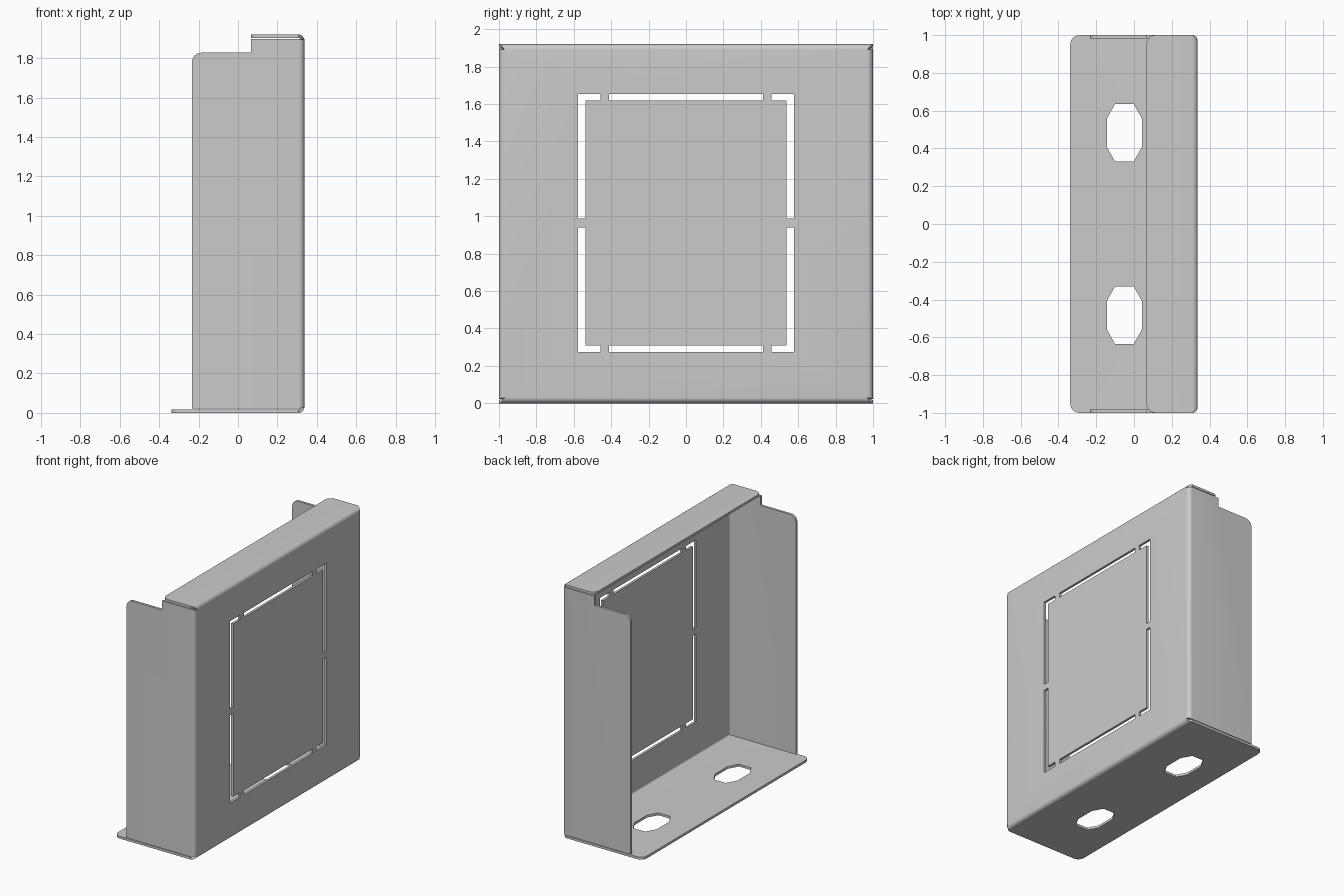
import bpy, bmesh, math
from mathutils import Vector

if "Cube" in bpy.data.objects:
    bpy.data.objects.remove(bpy.data.objects["Cube"])

XF, R, T = 0.337, 0.03, 0.018      # front plane, outer bend radius, sheet thickness
Y, Z0, Z1 = 0.97, 0.03, 1.89       # flat panel limits inside the bends
STEPS = 6


def rounded(points):
    """Turn (u, d, radius) corners into a 2D outline."""
    out = []
    for i, (u, d, r) in enumerate(points):
        p = Vector((u, d))
        if r == 0:
            out.append(p)
            continue
        a = (Vector(points[i - 1][:2]) - p).normalized()
        b = (Vector(points[(i + 1) % len(points)][:2]) - p).normalized()
        c = p + (a + b) * r
        for k in range(STEPS + 1):
            t = k / STEPS * math.pi / 2
            out.append(c - b * r * math.cos(t) - a * r * math.sin(t))
    return out


def flange(bm, place, start, outline):
    """Curved bend from the panel edge, then the flat flange."""
    end = (outline[0][0], outline[-1][0])
    prev = None
    for k in range(STEPS + 1):
        t = k / STEPS
        a = t * math.pi / 2
        row = [bm.verts.new(place(s + (e - s) * t, R * (1 - math.cos(a)), R * math.sin(a)))
               for s, e in zip(start, end)]
        if prev:
            bm.faces.new((prev[0], prev[1], row[1], row[0]))
        prev = row
    bm.faces.new([bm.verts.new(place(u, d, R)) for u, d in rounded(outline)])


def prism(bm, points, offset):
    """Closed solid from a polygon, used for cutting."""
    f = bm.faces.new([bm.verts.new(p) for p in points])
    res = bmesh.ops.extrude_face_region(bm, geom=[f], use_keep_orig=True)
    verts = [g for g in res["geom"] if isinstance(g, bmesh.types.BMVert)]
    bmesh.ops.translate(bm, verts=verts, vec=offset)


def make_object(name, bm):
    me = bpy.data.meshes.new(name)
    bm.to_mesh(me)
    bm.free()
    ob = bpy.data.objects.new(name, me)
    bpy.context.collection.objects.link(ob)
    return ob


# Folded sheet: front panel and four flanges as the outer skin
bm = bmesh.new()
bm.faces.new([bm.verts.new((XF, y, z)) for y, z in ((-Y, Z0), (Y, Z0), (Y, Z1), (-Y, Z1))])
flange(bm, lambda u, d, w: (XF - d, u, Z0 - w), (-Y, Y),
       [(-1, R, 0), (-1, 0.675, 0.05), (1, 0.675, 0.05), (1, R, 0)])
flange(bm, lambda u, d, w: (XF - d, u, Z1 + w), (-Y, Y),
       [(-1, R, 0), (-1, 0.272, 0.05), (1, 0.272, 0.05), (1, R, 0)])
side = [(0.022, R, 0), (0.022, 0.571, 0), (1.828, 0.571, 0.05),
        (1.828, 0.272, 0), (1.898, 0.272, 0), (1.898, R, 0)]
for s in (-1, 1):
    flange(bm, lambda u, d, w: (XF - d, s * (Y + w), u), (Z0, Z1), side)
bmesh.ops.remove_doubles(bm, verts=bm.verts, dist=1e-4)
bmesh.ops.recalc_face_normals(bm, faces=bm.faces)
bm.faces.ensure_lookup_table()
if bm.faces[0].normal.x < 0:
    bmesh.ops.reverse_faces(bm, faces=bm.faces)
box = make_object("folded_sheet_housing", bm)

# Cutters: knock-out slots in the panel, octagonal holes in the base
bm = bmesh.new()
yo, yi, zo, zi, zc = 0.577, 0.537, 0.69, 0.655, 0.964
for sz in (-1, 1):
    prism(bm, [(0.25, y, zc + sz * z) for y, z in
               ((-0.412, zi), (0.412, zi), (0.412, zo), (-0.412, zo))], (0.2, 0, 0))
    for sy in (-1, 1):
        corner = ((yi, 0.023), (yo, 0.023), (yo, zo), (0.457, zo), (0.457, zi), (yi, zi))
        prism(bm, [(0.25, sy * y, zc + sz * z) for y, z in corner], (0.2, 0, 0))
octagon = ((0.05, 0.151), (0.093, 0.075), (0.093, -0.075), (0.05, -0.151),
           (-0.05, -0.151), (-0.093, -0.075), (-0.093, 0.075), (-0.05, 0.151))
for s in (-1, 1):
    prism(bm, [(-0.051 + x, s * 0.483 + y, -0.1) for x, y in octagon], (0, 0, 0.2))
bmesh.ops.recalc_face_normals(bm, faces=bm.faces)
cutter = make_object("slot_cutter", bm)
cutter.hide_render = True

# Thickness, cuts and shading
bpy.context.view_layer.objects.active = box
box.select_set(True)
sol = box.modifiers.new("thickness", 'SOLIDIFY')
sol.thickness, sol.offset, sol.use_even_offset = T, -1, True
cut = box.modifiers.new("cuts", 'BOOLEAN')
cut.operation, cut.object, cut.solver = 'DIFFERENCE', cutter, 'EXACT'
for name in ("thickness", "cuts"):
    bpy.ops.object.modifier_apply(modifier=name)
bpy.data.objects.remove(cutter)
bpy.ops.object.shade_smooth_by_angle(angle=math.radians(20))
